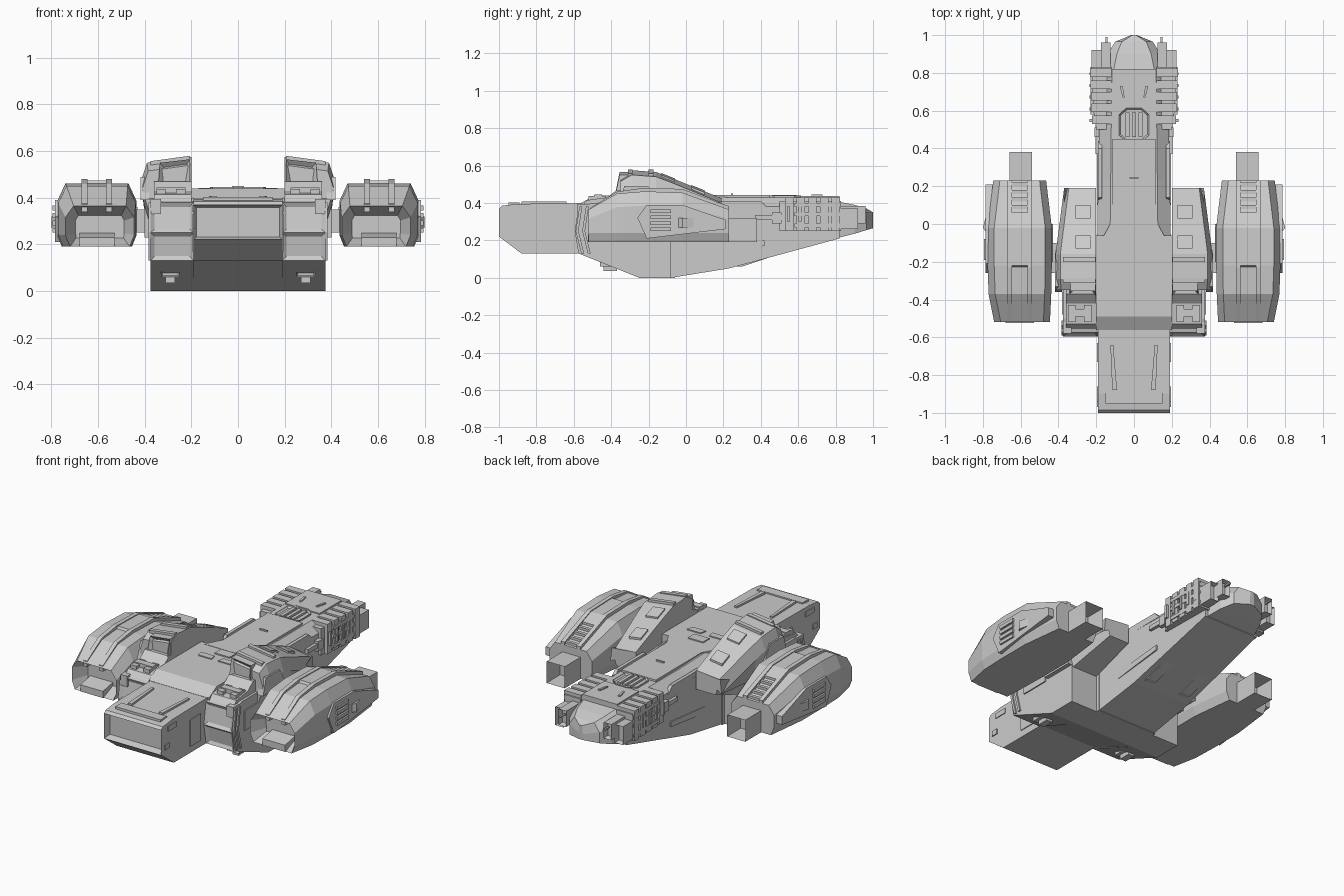
import bpy
import bmesh
from mathutils import Vector

if "Cube" in bpy.data.objects:
    bpy.data.objects.remove(bpy.data.objects["Cube"])

grey = bpy.data.materials.new("hull_grey")
grey.use_nodes = True
grey.diffuse_color = (0.6, 0.6, 0.6, 1)
grey.node_tree.nodes["Principled BSDF"].inputs["Base Color"].default_value = grey.diffuse_color


def finish(name, bm, mirror, inset):
    """Turn a bmesh into an object; inset = (direction, border, depth)."""
    bmesh.ops.recalc_face_normals(bm, faces=bm.faces)
    if inset:
        direction, border, depth = inset
        chosen = [f for f in bm.faces if f.normal.dot(Vector(direction)) > 0.9]
        bmesh.ops.inset_individual(bm, faces=chosen, thickness=border, depth=depth)
    mesh = bpy.data.meshes.new(name)
    bm.to_mesh(mesh)
    bm.free()
    mesh.materials.append(grey)
    ob = bpy.data.objects.new(name, mesh)
    bpy.context.collection.objects.link(ob)
    if mirror:
        ob.modifiers.new("Mirror", "MIRROR").use_clip = False
    return ob


def loft(name, rings, mirror=False, inset=None):
    """Skin a row of equal-length rings of points and cap both ends."""
    bm = bmesh.new()
    loops = [[bm.verts.new(p) for p in ring] for ring in rings]
    for a, b in zip(loops, loops[1:]):
        for i in range(len(a)):
            j = (i + 1) % len(a)
            bm.faces.new((a[i], a[j], b[j], b[i]))
    bm.faces.new(loops[0])
    bm.faces.new(loops[-1])
    return finish(name, bm, mirror, inset)


def slab(name, points, push, mirror=False, inset=None):
    """Polygon swept along a vector."""
    base = [Vector(p) for p in points]
    return loft(name, [base, [p + Vector(push) for p in base]], mirror, inset)


def side(name, profile, left, right, mirror=True, inset=None):
    """Side profile of (y, z) points swept across x."""
    return slab(name, [(left, y, z) for y, z in profile], (right - left, 0, 0), mirror, inset)


def box(name, xs, ys, zs, mirror=True, inset=None):
    (a, b), (c, d) = ys, zs
    return side(name, [(a, c), (b, c), (b, d), (a, d)], xs[0], xs[1], mirror, inset)


FRONT, BACK, UP = (0, -1, 0), (0, 1, 0), (0, 0, 1)

# Forward block with recessed front window
side("forward_block", [(-1, .37), (-1, .22), (-.88, .13), (-.45, .13), (-.45, .4), (-.9, .395), (-.985, .385)],
     -.19, .19, False, (FRONT, .018, -.04))
box("forward_roof_plate", (-.15, .15), (-.95, -.89), (.38, .403), False)
slab("forward_roof_rail", [(.09, -.88, .39), (.115, -.88, .39), (.125, -.64, .39), (.11, -.64, .39)],
     (0, 0, .018), True)
box("forward_door", (.185, .195), (-.73, -.63), (.17, .33))
box("forward_vent", (.185, .195), (-.94, -.86), (.34, .37))
box("forward_hatch", (.185, .196), (-.97, -.93), (.24, .27))

# Wide shoulders beside the centre hull
side("shoulder_hull", [(-.575, .38), (-.595, .25), (-.575, .13), (-.25, 0), (-.08, 0), (-.08, .4), (-.5, .4)],
     .19, .375, True, (FRONT, .025, -.012))
side("centre_hull", [(-.56, .4), (-.49, .44), (-.06, .44), (-.06, 0), (-.25, 0), (-.56, .13)], -.2, .2, False)
for i in range(2):
    d = i * .035
    side("shoulder_chevron", [(d - .57, .38), (d - .59, .25), (d - .56, .13), (d - .545, .13),
                              (d - .575, .25), (d - .555, .38)], .37, .384)
side("shoulder_deck", [(-.56, .38), (-.53, .415), (-.42, .43), (-.37, .47), (-.28, .47), (-.28, .38)], .2, .36)
for x in (.225, .31):
    box("deck_bracket", (x, x + .04), (-.52, -.43), (.4, .438))
box("deck_bridge", (.225, .35), (-.49, -.45), (.4, .445))
box("deck_corner", (.33, .375), (-.58, -.52), (.33, .395))
box("lower_lamp_housing", (.25, .33), (-.46, -.38), (.06, .1), True, (FRONT, .01, -.015))
box("lower_lamp", (.27, .31), (-.44, -.37), (.035, .06))
box("hull_side_panel", (.37, .382), (-.48, -.3), (.22, .34))
box("brow_trim", (-.19, .19), (-.565, -.54), (.385, .4), False)

# Rear hull tapering to the tail
def hull_ring(y, w, low, top):
    return [(x * w, y, z) for x, z in ((-1, low), (1, low), (1, top - .05), (.65, top), (-.65, top), (-1, top - .05))]


loft("rear_hull", [hull_ring(-.08, .195, 0, .44), hull_ring(.23, .19, .05, .43), hull_ring(.82, .18, .21, .43)])
loft("tail_cap", [hull_ring(.8, .17, .21, .41), hull_ring(.9, .14, .235, .39), hull_ring(.965, .1, .255, .37),
                  hull_ring(1, .015, .265, .35)])
slab("spine_plate", [(-.17, -.08, .43), (.17, -.08, .43), (.115, .02, .43), (.115, .45, .43),
                     (-.115, .45, .43), (-.115, .02, .43)], (0, 0, .012))
box("spine_hatch", (-.05, .05), (-.15, -.09), (.43, .447), False)
slab("spine_flap", [(.02, -.22, .43), (.11, -.22, .43), (.12, -.18, .43), (.03, -.18, .43)], (0, 0, .016), True)
box("spine_notch", (-.025, .025), (.24, .25), (.43, .45), False)

# Rounded vent and tail deck
slab("vent_frame", [(x * .08, .525 + y * .09, .42) for x, y in
                    ((-.5, -1), (.5, -1), (1, -.6), (1, .6), (.5, 1), (-.5, 1), (-1, .6), (-1, -.6))],
     (0, 0, .02), False, (UP, .012, -.012))
for x in (-.045, -.01, .025):
    box("vent_bar", (x, x + .02), (.46, .59), (.42, .442), False)
box("tail_deck", (-.115, .115), (.61, .82), (.42, .437), False)
slab("tail_deck_fin", [(.05, .67, .43), (.06, .67, .43), (.075, .73, .43), (.06, .73, .43)], (0, 0, .015), True)

# Tail side machinery
slab("tail_side_core", [(.12, .5, .25), (.2, .5, .25), (.215, .6, .25), (.225, .83, .25), (.12, .83, .25)],
     (0, 0, .16), True)
for i in range(5):
    y = .53 + i * .062
    box("tail_rib", (.12, .222 + .003 * i), (y, y + .045), (.25, .43))
    box("tail_rib_cap", (.17, .235), (y + .01, y + .025), (.3, .38))
for z in (.27, .33, .38):
    box("tail_conduit", (.19, .23), (.58, .83), (z, z + .02))
box("tail_feed_pipe", (.18, .205), (.37, .52), (.31, .335))
box("tail_feed_block", (.18, .21), (.46, .51), (.29, .35))
box("tail_outer_thruster", (.17, .225), (.8, .92), (.26, .37), True, (BACK, .01, -.03))
box("tail_inner_thruster", (.125, .175), (.8, .96), (.29, .385), True, (BACK, .01, -.03))
box("tail_probe", (.14, .15), (.94, .99), (.35, .358))

# Rear hull flank details
slab("flank_panel", [(.18, .1, .13), (.18, .42, .17), (.18, .42, .2), (.18, .1, .17)], (.015, 0, 0), True)
slab("flank_strake", [(.17, .12, .37), (.17, .44, .37), (.17, .4, .41), (.17, .14, .41)], (.02, 0, 0), True)
side("keel_fairing", [(.23, .06), (.3, .06), (.45, .11), (.45, .16)], .09, .15)

# Shoulder pods sloping toward the rear, tilted outward
def pod_ring(y, low, top, outer):
    return [(.2, y, low), (.2, y, top), (outer - .025, y, top - .025), (outer, y, top - .1),
            (outer - .01, y, low + .1), (outer - .04, y, low)]


loft("shoulder_pod", [pod_ring(-.35, .3, .54, .41), pod_ring(-.29, .28, .575, .415), pod_ring(-.16, .27, .565, .415),
                      pod_ring(-.08, .22, .535, .405), pod_ring(.19, .31, .425, .37)], True)
slab("pod_intake", [(.205, -.385, .42), (.345, -.385, .41), (.335, -.355, .55), (.205, -.355, .565)],
     (0, .1, 0), True, (FRONT, .036, -.03))
side("pod_cheek", [(-.36, .39), (-.33, .49), (-.2, .49), (-.14, .39)], .38, .418)
for y in (-.31, -.2):
    slab("pod_roof_band", [(.205, y, .55), (.375, y, .53), (.375, y, .557), (.205, y, .58)], (0, .025, 0), True)
for a, b in ((-.13, -.06), (.03, .1)):
    slab("pod_roof_plate", [(x, y, .495 - .4 * y - .13 * (x - .2)) for x, y in ((.23, a), (.31, a), (.31, b), (.23, b))],
         (0, 0, .016), True)

# Struts from shoulders to nacelles
box("nacelle_strut", (.36, .46), (-.26, -.1), (.25, .35))
box("strut_collar", (.37, .4), (-.28, -.08), (.23, .38))

# Outboard nacelles, flat underneath, with recessed intakes
def nacelle_ring(y, left, right, low, top):
    shoulder = top - .28 * (top - low)
    return [(left + .02, y, low), (right - .02, y, low), (right, y, low + .05), (right, y, shoulder),
            (right - .035, y, top), (left + .035, y, top), (left, y, shoulder), (left, y, low + .05)]


loft("nacelle", [nacelle_ring(-.52, .445, .74, .19, .365), nacelle_ring(-.37, .438, .77, .19, .45),
                 nacelle_ring(-.22, .435, .775, .19, .462), nacelle_ring(-.02, .435, .775, .19, .455),
                 nacelle_ring(.23, .465, .745, .19, .365)], True, (FRONT, .045, -.09))
for x in (.54, .645):
    side("nacelle_roof_rail", [(-.51, .34), (-.51, .375), (-.37, .46), (-.23, .48), (-.02, .475), (.23, .382), (.23, .3)],
         x, x + .025)
side("nacelle_roof_channel", [(-.24, .44), (-.22, .475), (-.02, .47), (.06, .44), (.06, .4)], .56, .65)
for i in range(4):
    y = .08 + i * .04
    box("nacelle_step", (.56, .65), (y, y + .02), (.36, .455 - .36 * y))
side("intake_lip", [(-.525, .19), (-.525, .23), (-.42, .25), (-.42, .19)], .53, .68)
box("exhaust_duct", (.54, .66), (.18, .38), (.19, .32), True, (BACK, .008, -.12))

# Nacelle outer flank with louvres
slab("nacelle_fairing", [(.73, -.26, .32), (.73, -.21, .39), (.73, -.02, .39), (.73, .21, .31),
                         (.73, .21, .26), (.73, -.21, .21)], (.055, 0, 0), True)
for i in range(4):
    z = .25 + i * .032
    box("nacelle_louvre", (.77, .795), (-.19, -.08), (z, z + .02))
slab("nacelle_wedge", [(.77, -.06, .27), (.8, -.02, .27), (.74, .22, .27)], (0, 0, .05), True)
box("nacelle_inner_panel", (.43, .445), (-.2, 0), (.27, .36))
